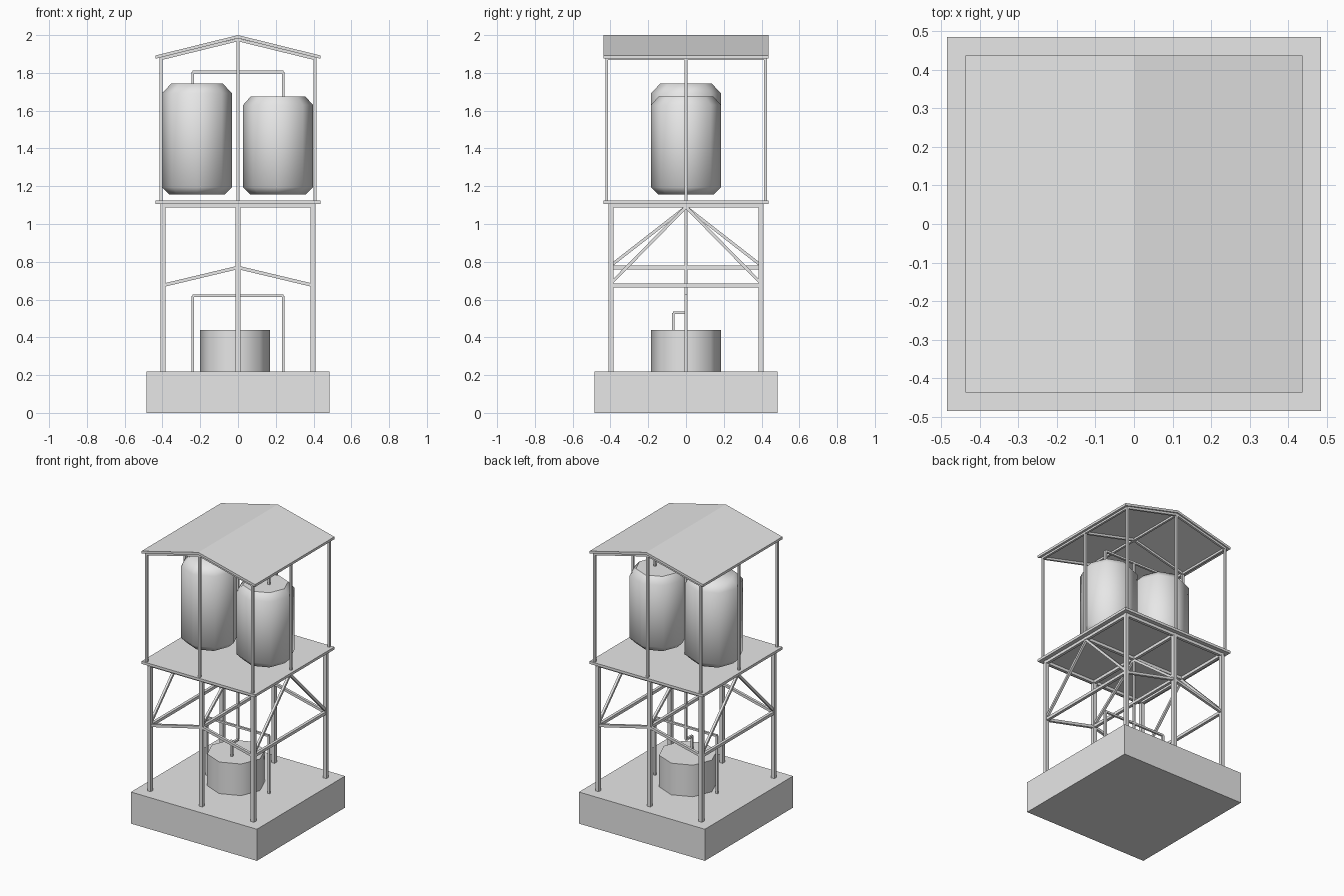
import bpy, bmesh
from math import cos, sin, pi, radians
from mathutils import Vector, Matrix

cube = bpy.data.objects.get("Cube")
if cube:
    bpy.data.objects.remove(cube, do_unlink=True)

grey = bpy.data.materials.new("light_grey")
grey.use_nodes = True
grey.diffuse_color = (0.8, 0.8, 0.8, 1)
for node in grey.node_tree.nodes:
    if node.type == 'BSDF_PRINCIPLED':
        node.inputs["Base Color"].default_value = (0.8, 0.8, 0.8, 1)


def finish(name, bm, smooth=False):
    bmesh.ops.recalc_face_normals(bm, faces=bm.faces[:])
    mesh = bpy.data.meshes.new(name)
    bm.to_mesh(mesh)
    bm.free()
    mesh.materials.append(grey)
    obj = bpy.data.objects.new(name, mesh)
    bpy.context.collection.objects.link(obj)
    if smooth:
        bpy.ops.object.select_all(action='DESELECT')
        obj.select_set(True)
        bpy.context.view_layer.objects.active = obj
        bpy.ops.object.shade_smooth_by_angle(angle=radians(50))
    return obj


def box(name, half, z0, z1):
    bm = bmesh.new()
    size = Matrix.Diagonal((2 * half, 2 * half, z1 - z0, 1))
    bmesh.ops.create_cube(bm, size=1, matrix=Matrix.Translation((0, 0, (z0 + z1) / 2)) @ size)
    finish(name, bm)


def struts(name, pairs, width):
    """Square bars between pairs of points, kept upright."""
    bm = bmesh.new()
    for a, b in pairs:
        a, b = Vector(a), Vector(b)
        d = (b - a).normalized()
        side = Vector((1, 0, 0)) if abs(d.z) > 0.99 else d.cross(Vector((0, 0, 1))).normalized()
        up = side.cross(d)
        frame = Matrix((side, d, up)).transposed().to_4x4()
        size = Matrix.Diagonal((width, (b - a).length, width, 1))
        bmesh.ops.create_cube(bm, size=1, matrix=Matrix.Translation((a + b) / 2) @ frame @ size)
    finish(name, bm)


def tank(name, x, profile, sides=8):
    """Eight-sided vessel from (radius, height) rings."""
    bm = bmesh.new()
    rings = [[bm.verts.new((x + r * cos(2 * pi * i / sides), r * sin(2 * pi * i / sides), z))
              for i in range(sides)] for r, z in profile]
    for low, high in zip(rings, rings[1:]):
        for i in range(sides):
            j = (i + 1) % sides
            bm.faces.new((low[i], low[j], high[j], high[i]))
    bm.faces.new(rings[0])
    bm.faces.new(rings[-1])
    finish(name, bm, smooth=True)


def pipe(name, points, width=0.014):
    struts(name, list(zip(points, points[1:])), width)


# Base and platform
box("base_block", 0.485, 0, 0.22)
box("platform", 0.437, 1.107, 1.125)

# Lower frame
P = 0.398
columns = (-P, 0, P)
ends = (-P, P)
struts("lower_posts", [((x, y, 0.22), (x, y, 1.09)) for x in columns for y in ends], 0.026)
struts("platform_joists",
       [((x, -0.41, 1.097), (x, 0.41, 1.097)) for x in columns] +
       [((-0.41, y, 1.097), (0.41, y, 1.097)) for y in (-P, 0, P)], 0.02)


def tie_z(x):
    return 0.77 if x == 0 else 0.675


struts("front_and_back_ties",
       [((x, y, tie_z(x)), (0, y, tie_z(0))) for x in ends for y in ends], 0.018)
struts("cross_ties", [((x, -P, tie_z(x)), (x, P, tie_z(x))) for x in columns], 0.02)
struts("diagonal_braces",
       [((x, y, tie_z(x) + 0.01), (x, 0, 1.09)) for x in columns for y in ends], 0.016)

# Upper posts
X, Y = 0.408, 0.42
struts("upper_posts",
       [((x, y, 1.125), (x, y, 1.975 if x == 0 else 1.88))
        for x in (-X, 0, X) for y in (-Y, 0, Y) if x or y], 0.015)

# Gabled roof slab: cross-section pulled along y
bm = bmesh.new()
section = [(-0.437, 1.892), (0, 2.0), (0.437, 1.892), (0.437, 1.875), (0, 1.983), (-0.437, 1.875)]
rows = [[bm.verts.new((x, y, z)) for x, z in section] for y in (-0.437, 0.437)]
for i in range(6):
    j = (i + 1) % 6
    bm.faces.new((rows[0][i], rows[0][j], rows[1][j], rows[1][i]))
for row in rows:
    bm.faces.new((row[0], row[1], row[4], row[5]))
    bm.faces.new((row[1], row[2], row[3], row[4]))
finish("roof", bm)

# Roof framing
struts("rafters", [((x, y, 1.875), (0, y, 1.975))
                   for x in (-X, X) for y in (-Y, 0, Y)], 0.015)
struts("purlins", [((x, -Y, z), (x, Y, z))
                   for x, z in ((-X, 1.875), (0, 1.975), (X, 1.875))], 0.015)

# Tanks
tank("tall_tank", -0.217, [(0.145, 1.155), (0.185, 1.195), (0.185, 1.692), (0.135, 1.745)])
tank("short_tank", 0.212, [(0.145, 1.155), (0.185, 1.195), (0.185, 1.63), (0.145, 1.675)])
tank("ground_tank", -0.015, [(0.185, 0.22), (0.185, 0.44)])

# Pipes
pipe("riser_pipe", [(0, -0.068, 0.43), (0, -0.068, 0.53), (0, 0, 0.53), (0, 0, 1.805)])
pipe("outlet_pipe", [(-0.24, 0, 0.22), (-0.24, 0, 0.62), (0.24, 0, 0.62), (0.24, 0, 0.22)])
pipe("inlet_pipe", [(-0.24, 0, 1.74), (-0.24, 0, 1.805), (0.24, 0, 1.805), (0.24, 0, 1.67)])
